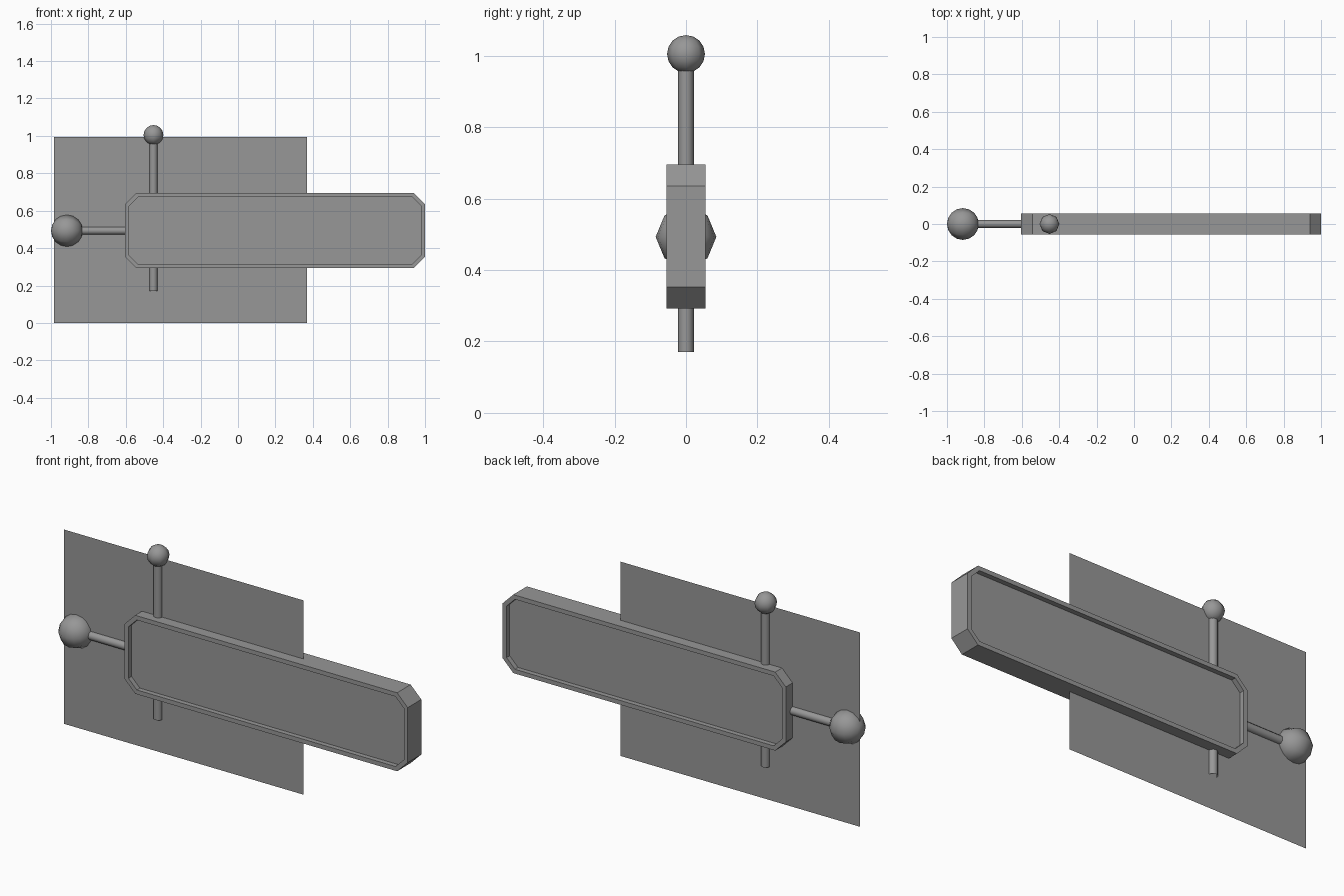
import bpy
import bmesh
import math
from mathutils import Matrix, Vector

cube = bpy.data.objects.get("Cube")
if cube:
    bpy.data.objects.remove(cube, do_unlink=True)

# Single plain grey
grey = bpy.data.materials.new("plain grey")
grey.use_nodes = True
colour = (0.31, 0.31, 0.31, 1)
grey.diffuse_color = colour
grey.node_tree.nodes["Principled BSDF"].inputs["Base Color"].default_value = colour


def finish(bm, name, smooth=False):
    mesh = bpy.data.meshes.new(name)
    bm.to_mesh(mesh)
    bm.free()
    mesh.materials.append(grey)
    obj = bpy.data.objects.new(name, mesh)
    bpy.context.collection.objects.link(obj)
    if smooth:
        bpy.ops.object.select_all(action='DESELECT')
        obj.select_set(True)
        bpy.context.view_layer.objects.active = obj
        bpy.ops.object.shade_smooth_by_angle(angle=math.radians(60))
    return obj


def rod(name, start, end, radius):
    """Open-ended round bar between two points."""
    a, b = Vector(start), Vector(end)
    turn = (b - a).to_track_quat('Z', 'Y').to_matrix().to_4x4()
    bm = bmesh.new()
    bmesh.ops.create_cone(bm, cap_ends=False, segments=12, radius1=radius,
                          radius2=radius, depth=(b - a).length,
                          matrix=Matrix.Translation((a + b) / 2) @ turn)
    return finish(bm, name, True)


def knob(name, centre, radius, axis):
    """Coarse ball with its poles along the rod."""
    turn = Vector(axis).to_track_quat('Z', 'Y').to_matrix().to_4x4()
    bm = bmesh.new()
    bmesh.ops.create_uvsphere(bm, u_segments=8, v_segments=8, radius=radius,
                              matrix=Matrix.Translation(centre) @ turn)
    return finish(bm, name, True)


# Thin backing sheet
bm = bmesh.new()
left, right, top = -0.985, 0.37, 0.995
bm.faces.new([bm.verts.new((x, 0, z)) for x, z in
              ((left, 0), (right, 0), (right, top), (left, top))])
finish(bm, "backing_sheet")

# Long panel with cut corners and a recess on each side
half_x, half_z, half_y, cut = 0.802, 0.201, 0.055, 0.06
centre = Vector((0.198, 0, 0.494))
outline = []
for sx, sz in ((1, 1), (-1, 1), (-1, -1), (1, -1)):
    pair = [(sx * half_x, sz * (half_z - cut)), (sx * (half_x - cut), sz * half_z)]
    outline += pair if sx == sz else pair[::-1]
bm = bmesh.new()
base = bm.faces.new([bm.verts.new(centre + Vector((x, -half_y, z))) for x, z in outline])
grown = bmesh.ops.extrude_face_region(bm, geom=[base], use_keep_orig=True)
bmesh.ops.translate(bm, vec=(0, 2 * half_y, 0),
                    verts=[g for g in grown["geom"] if isinstance(g, bmesh.types.BMVert)])
bmesh.ops.recalc_face_normals(bm, faces=bm.faces)
bm.normal_update()
sides = [f for f in bm.faces if abs(f.normal.y) > 0.9]
bmesh.ops.inset_individual(bm, faces=sides, thickness=0.022, use_even_offset=True)
for face in sides:
    inward = Vector((0, -0.025 if face.calc_center_median().y > 0 else 0.025, 0))
    floor = bmesh.ops.extrude_discrete_faces(bm, faces=[face])["faces"][0]
    bmesh.ops.translate(bm, vec=inward, verts=floor.verts)
bmesh.ops.recalc_face_normals(bm, faces=bm.faces)
finish(bm, "long_panel")

# Upright lever and side lever, each with a ball end
rod("upright_rod", (-0.452, 0, 0.17), (-0.452, 0, 0.99), 0.022)
knob("upright_knob", (-0.452, 0, 1.005), 0.053, (0, 0, 1))
rod("side_rod", (-0.87, 0, 0.493), (-0.59, 0, 0.493), 0.021)
knob("side_knob", (-0.915, 0, 0.493), 0.085, (1, 0, 0))
